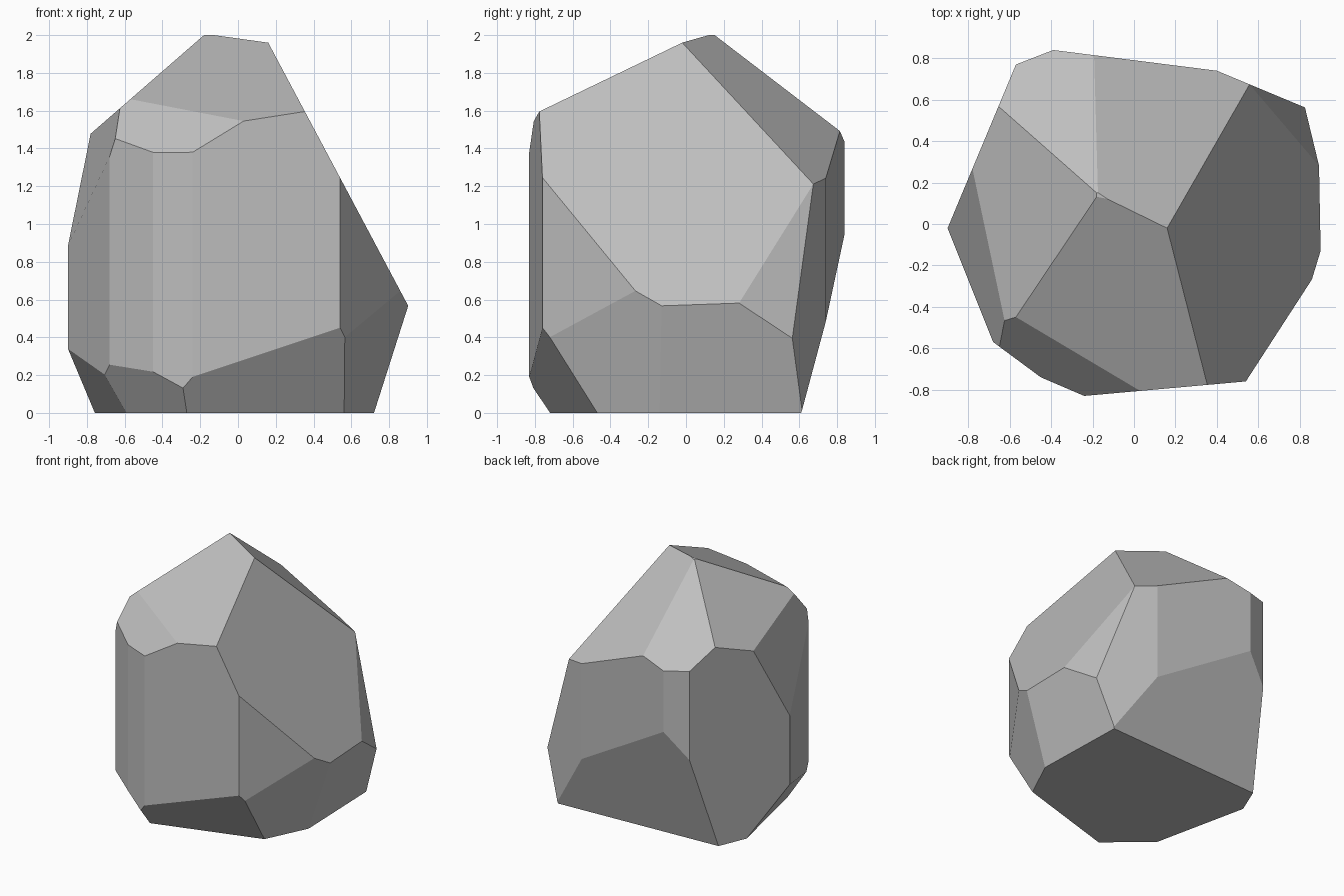
import bpy
import bmesh
from mathutils import Vector

HEIGHT = 2.0

default_cube = bpy.data.objects.get("Cube")
if default_cube:
    bpy.data.objects.remove(default_cube, do_unlink=True)


def make_material(name, colour):
    """One plain flat colour, used in the viewport and in renders."""
    material = bpy.data.materials.new(name)
    material.use_nodes = True
    material.diffuse_color = colour
    shader = material.node_tree.nodes["Principled BSDF"]
    shader.inputs["Base Color"].default_value = colour
    shader.inputs["Roughness"].default_value = 0.9
    return material


def extrude_outline(bm, outline, height):
    """Raise a plan outline into a closed prism standing on the ground."""
    base = bm.faces.new([bm.verts.new((x, y, 0)) for x, y in outline])
    raised = bmesh.ops.extrude_face_region(
        bm, geom=[base], use_keep_orig=True)["geom"]
    top = [item for item in raised if isinstance(item, bmesh.types.BMVert)]
    bmesh.ops.translate(bm, verts=top, vec=(0, 0, height))
    bmesh.ops.recalc_face_normals(bm, faces=bm.faces[:])


def chop(bm, point, normal):
    """Slice off everything beyond a plane and cap the opening."""
    bmesh.ops.bisect_plane(
        bm, geom=bm.verts[:] + bm.edges[:] + bm.faces[:], dist=0.0001,
        plane_co=point, plane_no=Vector(normal).normalized(),
        clear_outer=True)
    opening = [edge for edge in bm.edges if edge.is_boundary]
    if opening:
        bmesh.ops.holes_fill(bm, edges=opening, sides=0)


# Upright walls of the boulder, counter-clockwise in plan
walls = [(-.9, -.02), (-.68, -.57), (-.45, -.74), (-.24, -.83), (.54, -.76),
         (1, -.05), (1, .49), (.4, .74), (-.39, .84), (-.57, .77)]

# Corner points shared by several cuts
peak = (.16, -.02, 1.96)
side_foot = (.72, -.14, 0)

# Chipped facets: a point on each facet and its outward direction
facets = {
    "broad_side_slope": (peak, (1.88, 0, 1)),
    "rear_slope": (peak, (.52, .78, 1)),
    "front_slope": (peak, (-.11, -.51, 1)),
    "front_shoulder": ((.03, -.81, 1.54), (-.43, -1, .85)),
    "rear_shoulder": ((-.18, .15, 2), (-.2, .76, 1)),
    "far_side_slope": ((-.18, 0, 2), (-.87, 0, 1)),
    "far_side_steep": ((-.78, .27, 1.48), (-1, -.16, .28)),
    "rear_corner_chip": ((.89, .29, .58), (1, .42, .27)),
    "side_undercut": (side_foot, (1, .03, -.32)),
    "side_front_undercut": (side_foot, (1, -.48, -.31)),
    "rear_undercut": ((.7, .61, 0), (-.05, 1, -.3)),
    "front_undercut": ((.56, -.47, 0), (.3, -1, -.63)),
    "front_corner_undercut": ((-.27, -.72, 0), (-.87, -1, -.81)),
    "far_side_undercut": ((-.76, .33, 0), (-1, -.22, -.64)),
}

# Carve the boulder out of the prism
bm = bmesh.new()
extrude_outline(bm, walls, HEIGHT)
for point, normal in facets.values():
    chop(bm, point, normal)
bmesh.ops.remove_doubles(bm, verts=bm.verts[:], dist=0.002)
bmesh.ops.recalc_face_normals(bm, faces=bm.faces[:])

mesh = bpy.data.meshes.new("boulder")
bm.to_mesh(mesh)
bm.free()
mesh.materials.append(make_material("stone_grey", (.52, .52, .52, 1)))

# Flat-shaded single stone
boulder = bpy.data.objects.new("boulder", mesh)
bpy.context.collection.objects.link(boulder)
